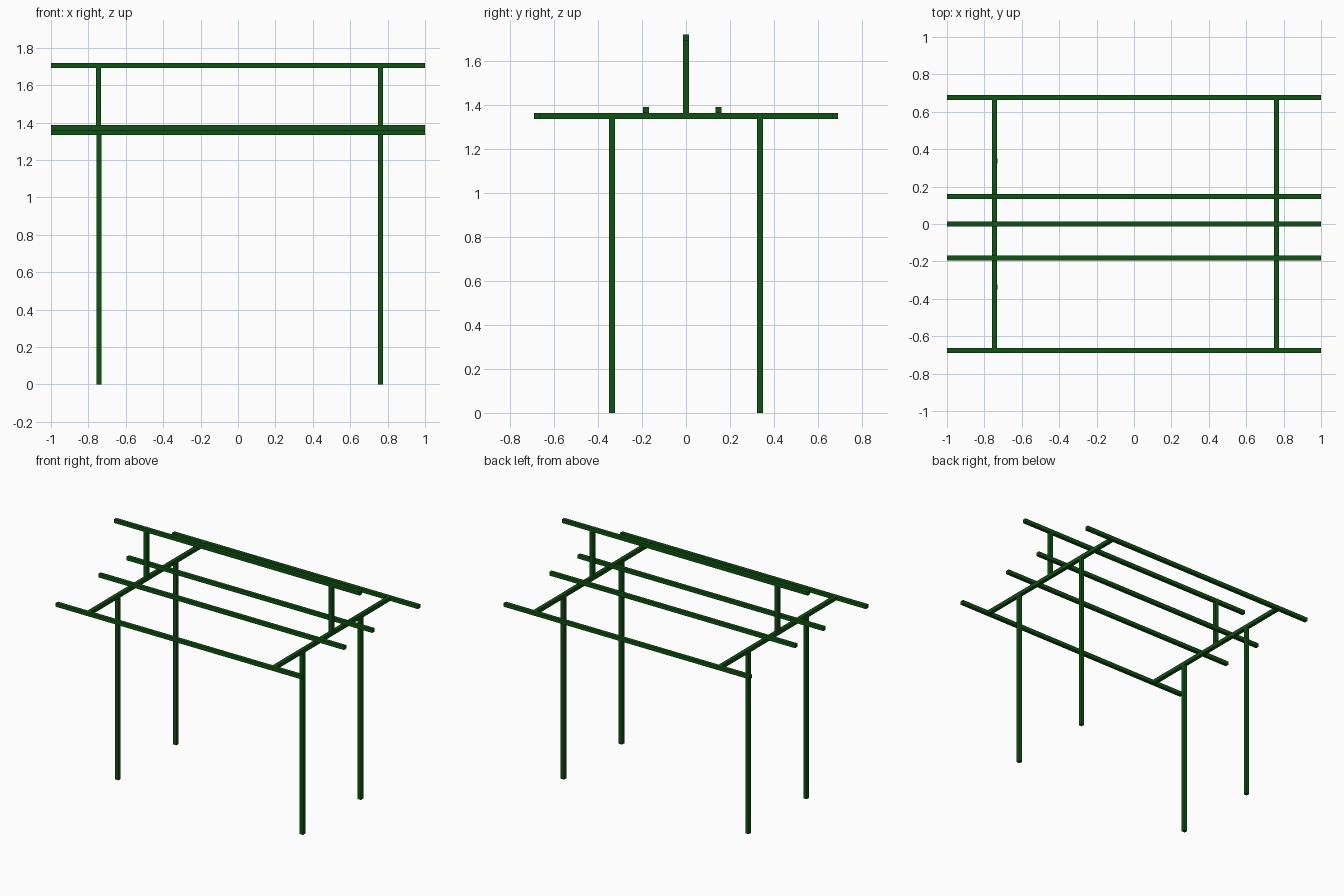
import bpy

if "Cube" in bpy.data.objects:
    bpy.data.objects.remove(bpy.data.objects["Cube"])

T = 0.027          # square bar thickness
BEAM_Z = 1.348     # centre height of the main frame
EDGE_Y = 0.677     # outer rails
RIDGE_Z = 1.706

mat = bpy.data.materials.new("dark_green_paint")
mat.diffuse_color = (0.005, 0.085, 0.006, 1)
mat.use_nodes = True
mat.node_tree.nodes["Principled BSDF"].inputs["Base Color"].default_value = mat.diffuse_color


def bar(name, lo, hi):
    """Box spanning two opposite corners."""
    bpy.ops.mesh.primitive_cube_add(size=1, location=[(a + b) / 2 for a, b in zip(lo, hi)])
    ob = bpy.context.object
    ob.name = name
    ob.scale = [b - a for a, b in zip(lo, hi)]
    bpy.ops.object.transform_apply(location=False, rotation=False, scale=True)
    ob.data.materials.append(mat)
    return ob


h = T / 2


def rail(name, y, z):
    bar(name, (-1, y - h, z - h), (1, y + h, z + h))


# Two end frames: legs, cross beam and ridge post
for side, x, leg_x in (("left", -0.745, -0.742), ("right", 0.761, 0.761)):
    for end, y in (("front", -0.337), ("back", 0.337)):
        bar(f"{end}_{side}_leg", (leg_x - h, y - h, 0), (leg_x + h, y + h, BEAM_Z - h))
    bar(f"{side}_cross_beam", (x - h, -EDGE_Y + h, BEAM_Z - h), (x + h, EDGE_Y - h, BEAM_Z + h))
    bar(f"{side}_ridge_post", (x - h, -h, BEAM_Z + h), (x + h, h, RIDGE_Z - h))

# Long rails running the full width
rail("front_edge_rail", -EDGE_Y, BEAM_Z)
rail("back_edge_rail", EDGE_Y, BEAM_Z)
rail("front_inner_rail", -0.182, BEAM_Z + T)
rail("back_inner_rail", 0.147, BEAM_Z + T)
rail("ridge_rail", 0, RIDGE_Z)
